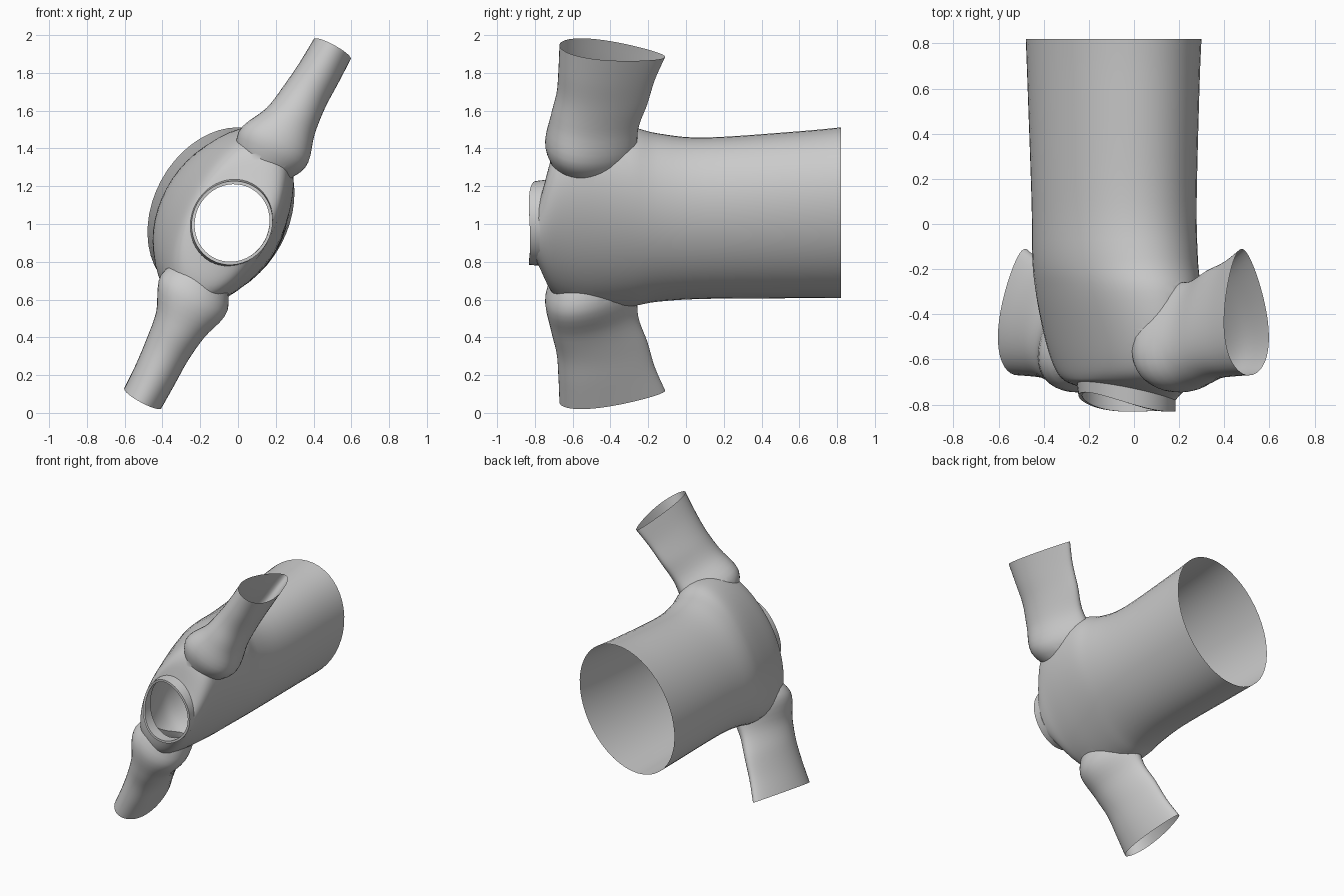
import bpy, bmesh, math

if "Cube" in bpy.data.objects:
    bpy.data.objects.remove(bpy.data.objects["Cube"])

N = 48
DX, DZ = 0.477, 0.879      # direction of the sleeve line in the x-z plane


def world(u, v, y):
    """u = along the sleeves, v = towards the chest, y = along the body."""
    return (DX * u - DZ * v, y, 1 + DZ * u + DX * v)


def smooth_rows(rows, steps=5):
    """Catmull-Rom interpolation of section parameters."""
    out = []
    for i in range(len(rows) - 1):
        quad = (rows[max(i - 1, 0)], rows[i], rows[i + 1], rows[min(i + 2, len(rows) - 1)])
        for k in range(steps):
            t = k / steps
            out.append([0.5 * (2 * b + (c - a) * t + (2 * a - 5 * b + 4 * c - d) * t * t
                               + (3 * b - a - 3 * c + d) * t ** 3)
                        for a, b, c, d in zip(*quad)])
    return out + [list(rows[-1])]


def loft(name, rings, caps=True, closed=False):
    bm = bmesh.new()
    vs = [[bm.verts.new(p) for p in r] for r in rings]
    pairs = list(zip(vs, vs[1:]))
    if closed:
        pairs.append((vs[-1], vs[0]))
    for a, b in pairs:
        for i in range(N):
            j = (i + 1) % N
            bm.faces.new((a[i], a[j], b[j], b[i]))
    if caps:
        bm.faces.new(vs[0])
        bm.faces.new(vs[-1])
    bmesh.ops.recalc_face_normals(bm, faces=bm.faces)
    me = bpy.data.meshes.new(name)
    bm.to_mesh(me)
    bm.free()
    ob = bpy.data.objects.new(name, me)
    bpy.context.collection.objects.link(ob)
    return ob


ANG = [2 * math.pi * i / N for i in range(N)]


def body_ring(y, cu, cv, a, b, tilt, saddle=0):
    return [world(cu + a * math.cos(t), cv + b * math.sin(t),
                  y + tilt * math.sin(t) - saddle * math.cos(t) ** 2) for t in ANG]


def sleeve_ring(u, v, y, b, c, side):
    # egg-shaped section, narrow along the underarm seam
    return [world(side * (u - 0.035 * math.sin(t)),
                  v + b * math.cos(t) * (1 - 0.35 * math.sin(t)),
                  y + c * math.sin(t)) for t in ANG]


# Body: hem to neckline (y, centre u, centre v, half width, half depth, tilt)
torso_rows = [
    (0.82, 0.01, 0.108, 0.475, 0.360, 0),
    (0.60, 0.00, 0.103, 0.465, 0.352, 0),
    (0.10, -0.015, 0.092, 0.450, 0.337, 0),
    (-0.15, -0.01, 0.090, 0.475, 0.328, 0),
    (-0.30, 0.00, 0.080, 0.515, 0.308, 0),
    (-0.50, 0.00, 0.062, 0.520, 0.268, 0),
    (-0.64, 0.00, 0.050, 0.480, 0.238, 0.01),
    (-0.71, -0.01, 0.040, 0.390, 0.222, 0.025),
    (-0.75, -0.02, 0.035, 0.225, 0.208, 0.05),
]
shirt = loft("shirt_body", [body_ring(*r) for r in smooth_rows(torso_rows)])

# Sleeves: shoulder to cuff (u, v, y, half depth, half height)
sleeve_rows = [
    (0.25, 0.040, -0.50, 0.10, 0.18),
    (0.42, 0.030, -0.505, 0.19, 0.24),
    (0.60, 0.015, -0.485, 0.138, 0.232),
    (0.75, 0.012, -0.445, 0.118, 0.24),
    (0.90, 0.005, -0.42, 0.110, 0.255),
    (1.04, 0.003, -0.39, 0.106, 0.28),
]
bpy.context.view_layer.objects.active = shirt
for side in (-1, 1):
    sleeve = loft("sleeve", [sleeve_ring(*r, side) for r in smooth_rows(sleeve_rows)])
    mod = shirt.modifiers.new("join_sleeve", 'BOOLEAN')
    mod.operation = 'UNION'
    mod.solver = 'EXACT'
    mod.object = sleeve
    bpy.ops.object.modifier_apply(modifier=mod.name)
    bpy.data.objects.remove(sleeve)

# Open the hem, cuffs and neckline by removing the end caps
bm = bmesh.new()
bm.from_mesh(shirt.data)
caps = [f for f in bm.faces if len(f.verts) > N * 0.8]
bmesh.ops.delete(bm, geom=caps, context='FACES')
bm.to_mesh(shirt.data)
bm.free()

# Ribbed collar band standing on the neckline
collar = loft("collar_band", [
    body_ring(-0.725, -0.01, 0.035, 0.235, 0.215, 0.05, 0.01),
    body_ring(-0.785, -0.01, 0.030, 0.225, 0.212, 0.04, 0.035),
    body_ring(-0.785, -0.01, 0.030, 0.208, 0.196, 0.04, 0.035),
    body_ring(-0.725, -0.01, 0.035, 0.212, 0.200, 0.05, 0.01),
], caps=False, closed=True)

for ob in (shirt, collar):
    bpy.ops.object.select_all(action='DESELECT')
    ob.select_set(True)
    bpy.context.view_layer.objects.active = ob
    bpy.ops.object.shade_smooth_by_angle(angle=math.radians(40))
